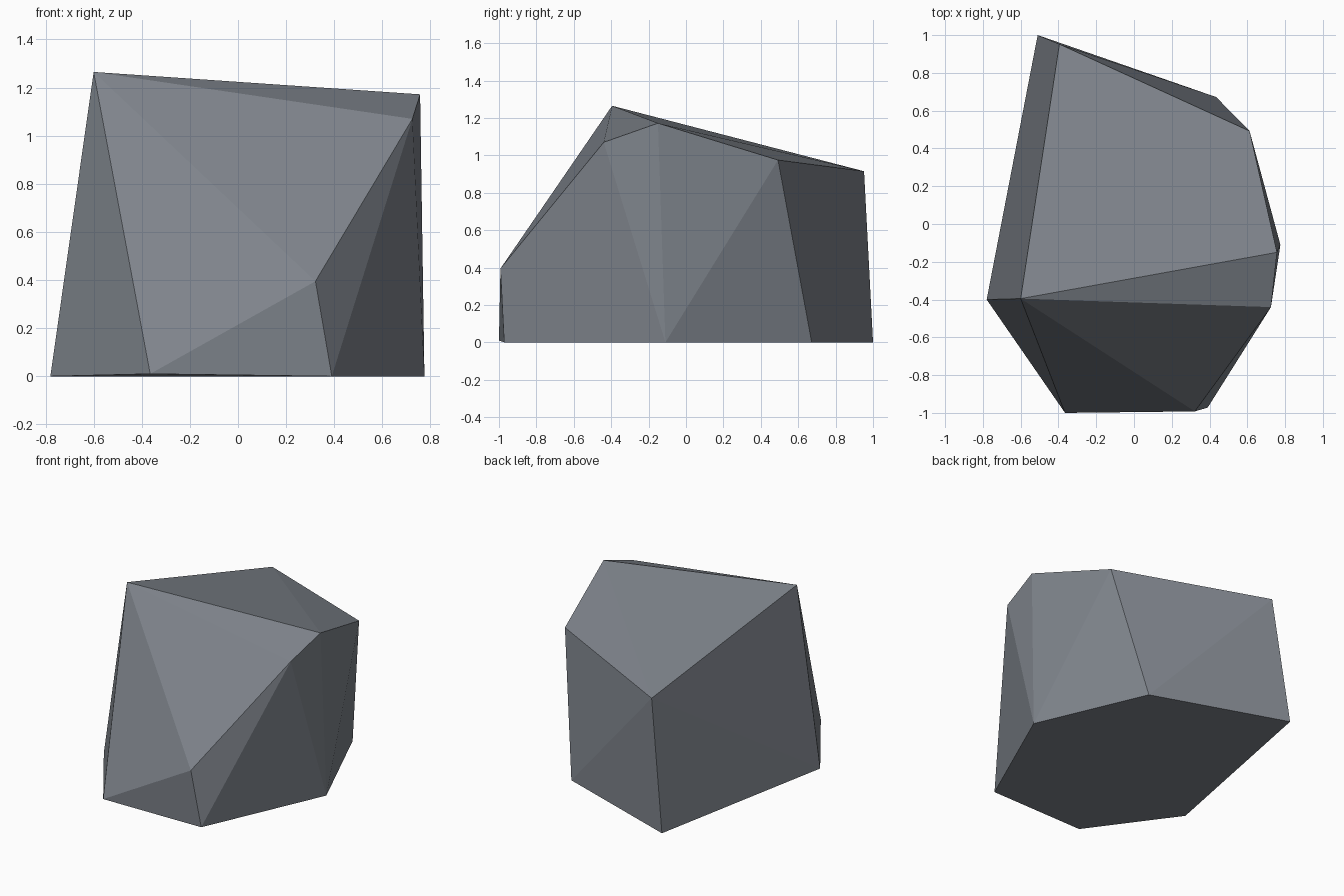
import bpy, bmesh

if "Cube" in bpy.data.objects:
    bpy.data.objects.remove(bpy.data.objects["Cube"])

# Low-poly faceted boulder: convex hull around a base ring and a crown of corner points
base_ring = [(-0.78, -0.40, 0.0), (-0.365, -1.0, 0.01), (0.39, -0.972, 0.0),
             (0.775, -0.11, 0.0), (0.435, 0.672, 0.0), (-0.51, 1.0, 0.0)]
crown = [(-0.60, -0.395, 1.265), (0.757, -0.15, 1.172), (0.725, -0.44, 1.07),
         (0.322, -0.992, 0.395), (0.612, 0.492, 0.975), (-0.395, 0.952, 0.915)]

bm = bmesh.new()
for co in base_ring + crown:
    bm.verts.new(co)
bmesh.ops.convex_hull(bm, input=bm.verts[:])
bmesh.ops.recalc_face_normals(bm, faces=bm.faces[:])

mesh = bpy.data.meshes.new("boulder")
bm.to_mesh(mesh)
bm.free()
boulder = bpy.data.objects.new("boulder", mesh)
bpy.context.collection.objects.link(boulder)

# Single slate grey stone colour
stone = bpy.data.materials.new("slate grey stone")
stone.diffuse_color = (0.21, 0.23, 0.26, 1.0)
stone.use_nodes = True
stone.node_tree.nodes["Principled BSDF"].inputs["Base Color"].default_value = stone.diffuse_color
mesh.materials.append(stone)
